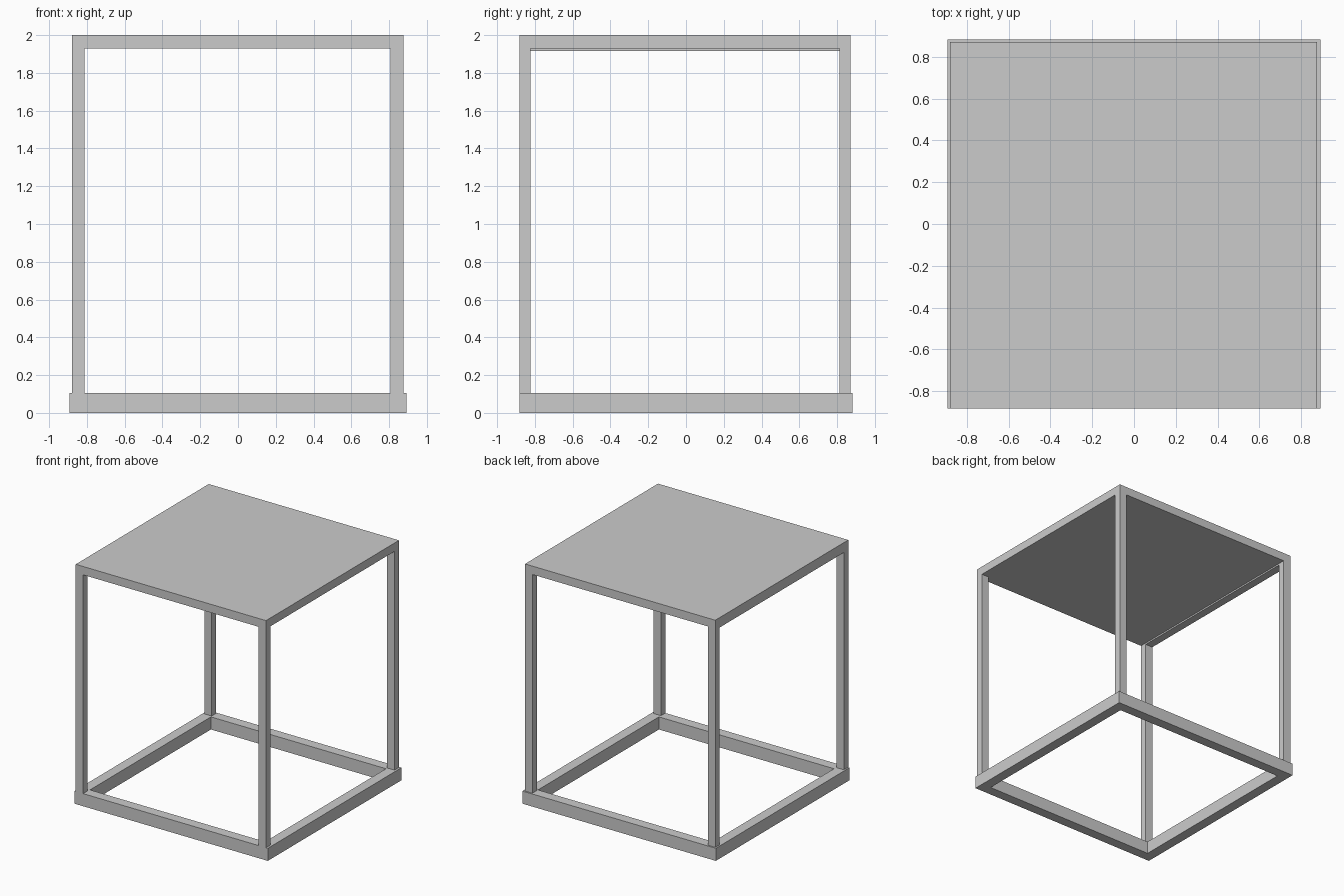
import bpy

if "Cube" in bpy.data.objects:
    bpy.data.objects.remove(bpy.data.objects["Cube"])

# Overall layout
BX, BY, BASE_H = 0.893, 0.882, 0.105      # base half sizes and height
RAIL = 0.085                              # base rail width
X0, X1, Y0, Y1 = -0.88, 0.876, -0.882, 0.871   # upper frame footprint
PX, PY = 0.068, 0.058                     # post section
ROOF_Z, TOP = 1.93, 2.0


def box(name, lo, hi):
    """Axis-aligned box between two corners."""
    bpy.ops.mesh.primitive_cube_add(size=1, location=[(a + b) / 2 for a, b in zip(lo, hi)])
    ob = bpy.context.object
    ob.name = name
    ob.scale = [b - a for a, b in zip(lo, hi)]
    bpy.ops.object.transform_apply(location=False, rotation=False, scale=True)
    return ob


# Base frame: one square ring with mitred corners
outer = [(-BX, -BY), (BX, -BY), (BX, BY), (-BX, BY)]
inner = [(x - RAIL * (1 if x > 0 else -1), y - RAIL * (1 if y > 0 else -1)) for x, y in outer]
verts = [(x, y, z) for z in (0, BASE_H) for ring in (outer, inner) for x, y in ring]
faces = []
for i in range(4):
    j = (i + 1) % 4
    faces += [(i, 4 + i, 4 + j, j), (8 + i, 8 + j, 12 + j, 12 + i),
              (i, j, 8 + j, 8 + i), (4 + j, 4 + i, 12 + i, 12 + j)]
mesh = bpy.data.meshes.new("base_frame")
mesh.from_pydata(verts, [], faces)
bpy.context.collection.objects.link(bpy.data.objects.new("base_frame", mesh))

# Corner posts
for side, xa in (("left", X0), ("right", X1 - PX)):
    for end, ya in (("front", Y0), ("back", Y1 - PY)):
        box(f"{end}_{side}_post", (xa, ya, BASE_H), (xa + PX, ya + PY, ROOF_Z))

# Roof slab
box("roof_slab", (X0, Y0, ROOF_Z), (X1, Y1, TOP))

# Left roof beam, hanging slightly below the slab
box("left_roof_beam", (X0, Y0 + PY, 1.917), (X0 + PX, Y1 - PY, ROOF_Z))
